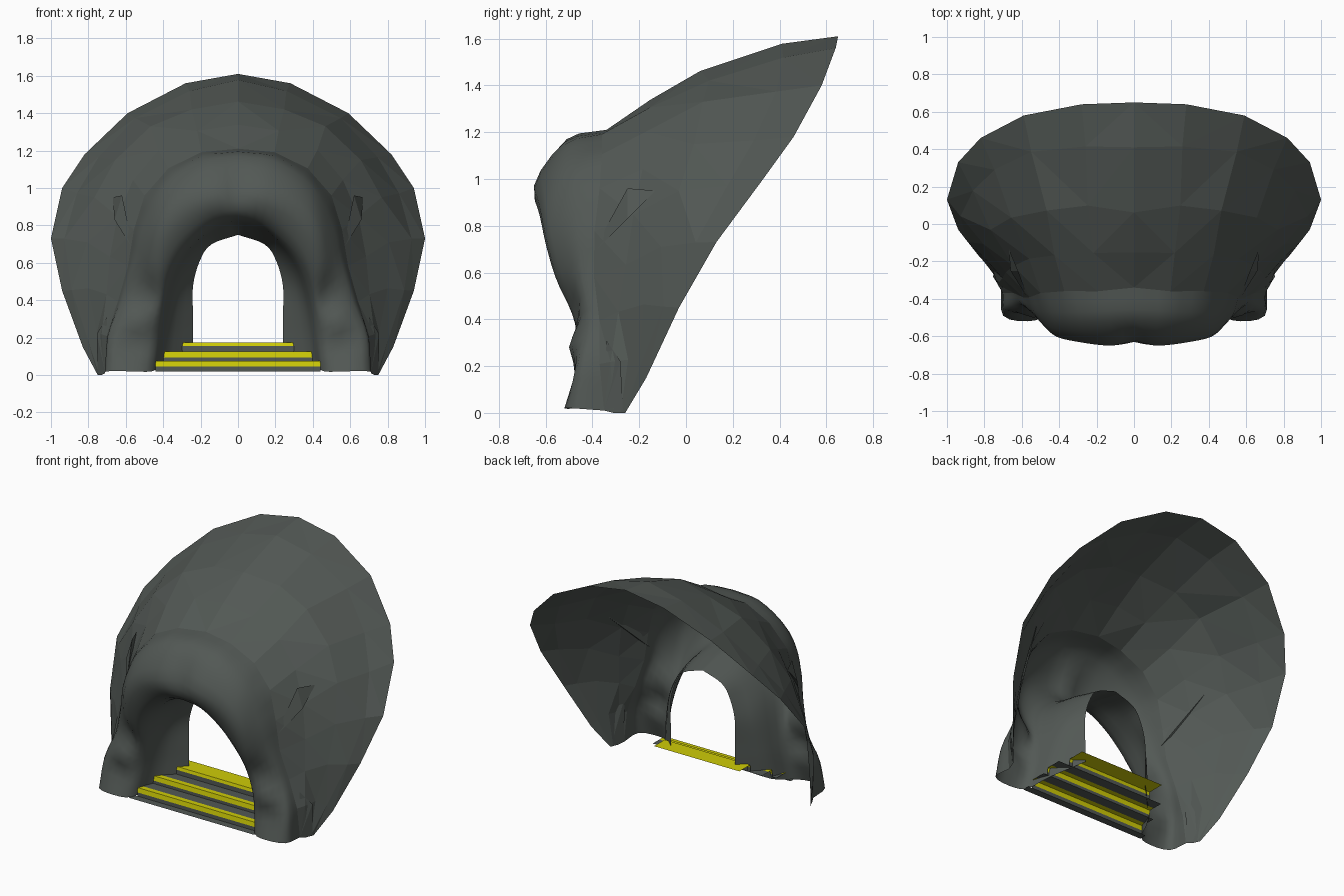
import bpy, bmesh, random
from mathutils import Vector

if "Cube" in bpy.data.objects:
    bpy.data.objects.remove(bpy.data.objects["Cube"])

random.seed(4)


def material(name, rgb):
    m = bpy.data.materials.new(name)
    m.diffuse_color = (*rgb, 1)
    m.use_nodes = True
    m.node_tree.nodes["Principled BSDF"].inputs["Base Color"].default_value = m.diffuse_color
    return m


ROCK = material("dark rock grey", (0.085, 0.098, 0.090))
YELLOW = material("step edge yellow", (0.62, 0.60, 0.002))


def make_object(name, bm, mats):
    me = bpy.data.meshes.new(name)
    bm.to_mesh(me)
    bm.free()
    for m in mats:
        me.materials.append(m)
    ob = bpy.data.objects.new(name, me)
    bpy.context.collection.objects.link(ob)
    return ob


def curve_at(p, t):
    """Point on a smooth curve through p, t counted in points."""
    i = min(int(t), len(p) - 2)
    f = t - i
    a, b = p[i], p[i + 1]
    ma = (b - p[i - 1]) / 2 if i > 0 else b - a
    mb = (p[i + 2] - a) / 2 if i + 2 < len(p) else b - a
    return ((2*f**3 - 3*f**2 + 1) * a + (f**3 - 2*f**2 + f) * ma
            + (3*f**2 - 2*f**3) * b + (f**3 - f**2) * mb)


def half_ring(points, n):
    """Resample an arch half (crown to foot) into n evenly spaced points."""
    p = [Vector(q) for q in points]
    fine = [curve_at(p, k * (len(p) - 1) / 200) for k in range(201)]
    length = [0]
    for a, b in zip(fine, fine[1:]):
        length.append(length[-1] + (b - a).length)
    return [fine[min(range(201), key=lambda j: abs(length[j] - length[-1] * k / (n - 1)))]
            for k in range(n)]


def loft(rings):
    """Skin half arches, mirrored over x = 0."""
    bm = bmesh.new()
    rows = []
    for r in rings:
        left = [Vector((-v.x, v.y, v.z)) for v in r[:0:-1]]
        rows.append([bm.verts.new(v) for v in left + list(r)])
    for a, b in zip(rows, rows[1:]):
        for k in range(len(a) - 1):
            bm.faces.new((a[k], b[k], b[k + 1], a[k + 1]))
    bmesh.ops.recalc_face_normals(bm, faces=bm.faces)
    # outside of the rock faces forward and up
    if sum((f.normal.z - f.normal.y) * f.calc_area() for f in bm.faces) < 0:
        bmesh.ops.reverse_faces(bm, faces=bm.faces)
    return bm


# Arch sections from the back rim to the tunnel end, crown to right foot
rim = [(0, .65, 1.61), (.28, .64, 1.56), (.59, .58, 1.40), (.82, .46, 1.18), (.94, .33, 1.0),
       (1.0, .13, .73), (.94, -.03, .45), (.83, -.17, .15), (.75, -.26, 0)]
shoulder = [(0, .07, 1.46), (.3, .10, 1.41), (.56, .06, 1.25), (.72, 0, 1.04), (.79, -.08, .8),
            (.80, -.17, .5), (.76, -.25, .25), (.73, -.31, 0)]
crease = [(0, -.34, 1.21), (.2, -.36, 1.19), (.43, -.36, 1.06), (.54, -.38, .86),
          (.57, -.40, .66), (.64, -.37, .4), (.70, -.37, .22), (.71, -.35, .01)]
lip_top = [(0, -.51, 1.17), (.2, -.52, 1.14), (.4, -.52, 1.0), (.51, -.50, .78),
           (.55, -.47, .6), (.61, -.43, .4), (.68, -.46, .22), (.70, -.49, .02)]
lip_front = [(0, -.62, .98), (.12, -.65, .97), (.30, -.63, .90), (.42, -.60, .76),
             (.45, -.55, .58), (.48, -.46, .42), (.54, -.50, .28), (.56, -.47, .18),
             (.57, -.52, .02)]
lip_inner = [(0, -.60, .85), (.12, -.58, .82), (.24, -.56, .73), (.33, -.54, .62),
             (.39, -.48, .45), (.43, -.45, .25), (.46, -.48, .02)]
tunnel_mid = [(0, -.38, .80), (.16, -.37, .74), (.27, -.34, .62), (.33, -.30, .47),
              (.37, -.31, .25), (.40, -.34, .06)]
tunnel_end = [(0, -.18, .75), (.14, -.18, .70), (.20, -.18, .62), (.24, -.18, .48),
              (.24, -.18, .30), (.24, -.18, .16)]

# Faceted rock shell, slightly swollen along the crown
N = 9
r0 = [Vector(p) for p in rim]
r2, r4 = half_ring(shoulder, N), half_ring(crease, N)
r1 = [a * .6 + b * .4 for a, b in zip(r0, r2)]
r3 = [a * .45 + b * .55 for a, b in zip(r2, r4)]
for r, lift in ((r1, .03), (r3, .02)):
    for v in r:
        v.z += lift * max(0, 1 - v.x / .5)
for r in (r1, r2, r3):
    for v in r[:-1]:
        v += Vector([random.uniform(-.01, .01) for _ in range(3)])
    r[0].x = 0
bm = loft([r0, r1, r2, r3, r4])
bmesh.ops.triangulate(bm, faces=bm.faces)
make_object("rock_shell", bm, [ROCK])

# Smooth arch lip and tunnel, starting exactly on the shell's front edge
M = 3 * (N - 1) + 1
edge = [r4[min(k // 3, N - 2)].lerp(r4[min(k // 3, N - 2) + 1], (k - 3 * min(k // 3, N - 2)) / 3)
        for k in range(M)]
sections = [edge] + [half_ring(s, M) for s in
                     (lip_top, lip_front, lip_inner, tunnel_mid, tunnel_end)]
lip_rows = [[curve_at([s[k] for s in sections], j / 3) for k in range(M)] for j in range(16)]
for row in lip_rows:
    row[0].x = 0
arch = make_object("arch_and_tunnel", loft(lip_rows), [ROCK])
for p in arch.data.polygons:
    p.use_smooth = True

# Sharp rock folds beside the arch and above the feet
folds = {
    "upper_fold": [(.56, -.41, .67), (.62, -.25, .96), (.67, -.13, .95), (.66, -.25, .83)],
    "foot_fold": [(.71, -.35, .01), (.70, -.34, .31), (.755, -.28, .22), (.75, -.27, .01)],
}
for name, pts in folds.items():
    for side, sx in (("right", 1), ("left", -1)):
        bm = bmesh.new()
        v = [bm.verts.new((sx * x, y, z)) for x, y, z in pts]
        for tri in ((0, 1, 2), (0, 2, 3), (0, 1, 3), (1, 2, 3)):
            bm.faces.new([v[i] for i in tri])
        bmesh.ops.recalc_face_normals(bm, faces=bm.faces)
        make_object(f"{name}_{side}", bm, [ROCK])

# Steps: dark riser, yellow nosing and strip, dark tread
bm = bmesh.new()


def band(half, a, b, mat):
    v = [bm.verts.new((x, y, z)) for x, (y, z) in
         ((-half, a), (half, a), (half, b), (-half, b))]
    bm.faces.new(v).material_index = mat


steps = [(.44, -.45, .02, .075, .04), (.41, -.34, .075, .125, .04), (.32, -.235, .125, .175, .12)]
for half, y, z0, z1, strip in steps:
    zm = z1 - (.02 if half < .35 else .03)
    band(half, (y, z0), (y, zm), 0)
    band(half, (y, zm), (y + .005, z1), 1)
    band(half, (y + .005, z1), (y + strip, z1), 1)
    if strip < .1:
        band(half, (y + strip, z1), (y + .11, z1), 0)
band(.47, (-.50, .02), (-.45, .02), 0)
make_object("steps", bm, [ROCK, YELLOW])
